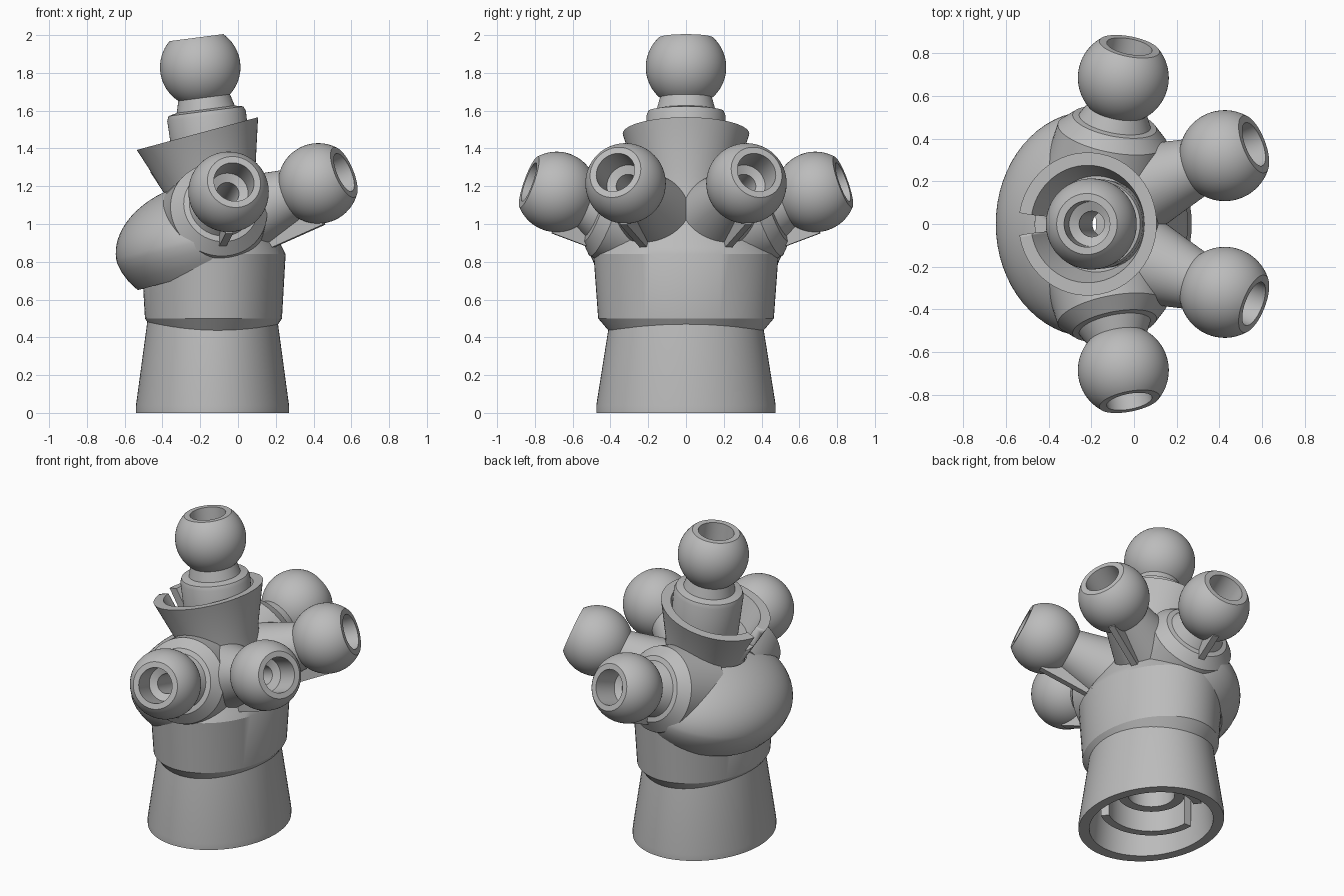
import bpy, bmesh, math
from mathutils import Vector

if "Cube" in bpy.data.objects:
    bpy.data.objects.remove(bpy.data.objects["Cube"], do_unlink=True)

grey = bpy.data.materials.new("matte_grey")
grey.use_nodes = True
COLOUR = (0.5, 0.5, 0.5, 1)
grey.diffuse_color = COLOUR
grey.node_tree.nodes["Principled BSDF"].inputs["Base Color"].default_value = COLOUR


def finish(name, bm):
    bmesh.ops.recalc_face_normals(bm, faces=bm.faces)
    mesh = bpy.data.meshes.new(name)
    bm.to_mesh(mesh)
    bm.free()
    mesh.materials.append(grey)
    obj = bpy.data.objects.new(name, mesh)
    bpy.context.collection.objects.link(obj)
    bpy.ops.object.select_all(action="DESELECT")
    obj.select_set(True)
    bpy.context.view_layer.objects.active = obj
    bpy.ops.object.shade_smooth_by_angle(angle=math.radians(30))
    return obj


def revolve(name, profile, centre, axis=(0, 0, 1), sx=1, sx_front=None, closed=True, n=64):
    """Spin (radius, height) points about an axis, with an optional oval squash."""
    centre, d = Vector(centre), Vector(axis).normalized()
    u = Vector((0, 1, 0)).cross(d).normalized()
    v = d.cross(u)
    bm = bmesh.new()
    rings = []
    for r, h in profile:
        ring = []
        for i in range(n):
            a = math.tau * i / n
            squash = sx_front if sx_front and math.cos(a) > 0 else sx
            ring.append(bm.verts.new(centre + d * h + u * (r * squash * math.cos(a)) + v * (r * math.sin(a))))
        rings.append(ring)
    pairs = list(zip(rings, rings[1:]))
    if closed:
        pairs.append((rings[-1], rings[0]))
    else:
        bm.faces.new(rings[0])
        bm.faces.new(rings[-1])
    for a, b in pairs:
        for i in range(n):
            j = (i + 1) % n
            bm.faces.new((a[i], a[j], b[j], b[i]))
    return finish(name, bm)


def prism(name, origin, axes, outline, width):
    """Extrude a flat outline, centred on its plane."""
    p, q, side = axes
    bm = bmesh.new()
    layers = [[bm.verts.new(origin + p * a + q * b + side * s * width / 2) for a, b in outline] for s in (-1, 1)]
    for layer in layers:
        bm.faces.new(layer)
    for i in range(len(outline)):
        j = (i + 1) % len(outline)
        bm.faces.new((layers[0][i], layers[0][j], layers[1][j], layers[1][i]))
    return finish(name, bm)


BALL = 0.213


def ball_profile(neck_radius, rim_radius=0.143):
    """Truncated ball from neck to rim, followed by the socket bore."""
    start = math.pi - math.asin(neck_radius / BALL)
    end = math.asin(rim_radius / BALL)
    pts = []
    for i in range(25):
        t = start + (end - start) * i / 24
        pts.append((BALL * math.sin(t), BALL * math.cos(t)))
    return pts + [(0.108, pts[-1][1]), (0.105, 0), (0.06, -0.02)]


# Oval hollow base
OX = -0.135
revolve("base_skirt", [(0.475, 0), (0.475, 0.04), (0.41, 0.45), (0.4, 0.52), (0.1, 0.52),
                       (0.1, 0.47), (0.36, 0.42), (0.405, 0)], (OX, 0, 0), sx=0.853)
revolve("inner_socket", [(0.2, 0.2), (0.2, 0.48), (0.14, 0.48), (0.14, 0.2)], (OX, 0, 0))

# Curved locking ribs inside the base
for name, turn in (("locking_rib_front", 0), ("locking_rib_back", math.pi)):
    outline = []
    for radius, order in ((0.31, range(21)), (0.26, range(20, -1, -1))):
        outline += [(radius * math.cos(turn + i * 0.11), radius * math.sin(turn + i * 0.11)) for i in order]
    prism(name, Vector((OX, 0, 0.2)), (Vector((1, 0, 0)), Vector((0, 1, 0)), Vector((0, 0, 1))), outline, 0.2)

# Collar and tapering shoulders
revolve("collar_and_shoulders", [(0.38, 0.4), (0.465, 0.5), (0.49, 0.84), (0.465, 0.88), (0.34, 1.05),
                                 (0.27, 1.25), (0.15, 1.25), (0.15, 0.5), (0.3, 0.4)],
        (-0.13, 0, 0), sx=0.78)

# Tilted rounded bulge at one side
TILT = (-0.27, 0, 1)
dome = [(0.53 * math.cos(t), 0.31 * math.sin(t)) for t in [i * 0.08 for i in range(17)]]
revolve("side_bulge", [(0.15, -0.165), (0.45, -0.165), (0.49, -0.11), (0.518, -0.05)] + dome,
        (-0.2, 0, 0.91), TILT, sx=0.86, sx_front=0.68)

# Flared cup with a slot through its low side
cup = revolve("flared_cup", [(0.335, 0), (0.325, -0.03), (0.25, -0.26), (0.23, -0.42), (0.13, -0.42),
                             (0.13, -0.15), (0.225, -0.15), (0.275, 0)], (-0.217, 0, 1.478), TILT)
d = Vector(TILT).normalized()
u = Vector((0, 1, 0)).cross(d)
cutter = prism("slot_cutter", Vector((-0.217, 0, 1.478)), (u, Vector((0, 1, 0)), d),
               [(-0.5, -0.08), (-0.2, -0.03), (-0.2, 0.03), (-0.5, 0.08)], 0.26)
cutter.hide_render = True
slot = cup.modifiers.new("slot", "BOOLEAN")
slot.operation, slot.object, slot.solver = "DIFFERENCE", cutter, "EXACT"
bpy.context.view_layer.objects.active = cup
bpy.ops.object.modifier_apply(modifier="slot")
bpy.data.objects.remove(cutter, do_unlink=True)

# Upright post with its ball
revolve("top_post_ball", [(0.06, -0.5), (0.205, -0.5), (0.21, -0.26), (0.2, -0.235), (0.155, -0.225)]
        + ball_profile(0.138), (-0.2, 0, 1.83), (-0.13, 0, 1))


def arm(name, centre, axis, base):
    """Ball arm with its root and a thin supporting fin below."""
    centre, d = Vector(centre), Vector(axis).normalized()
    revolve(name + "_ball", base + ball_profile(0.14) + [(0.055, -0.25)], centre, d, closed=False)
    down = Vector((0, 0, -1))
    down = (down - d * down.dot(d)).normalized()
    prism(name + "_fin", centre, (d, down, d.cross(down)),
          [(-0.05, 0.215), (-0.39, 0.22), (-0.39, 0.08), (-0.05, 0.08)], 0.04)


# Mirrored arms: two to the sides, two angled forward
for side, s in (("back", 1), ("front", -1)):
    arm("side_arm_" + side, (-0.05, 0.685 * s, 1.17), (0.18, 0.92 * s, 0.33),
        [(0.29, -0.55), (0.26, -0.285), (0.2, -0.225), (0.17, -0.22)])
    arm("angled_arm_" + side, (0.425, 0.32 * s, 1.215), (0.865, 0.34 * s, 0.37), [(0.205, -0.43)])
